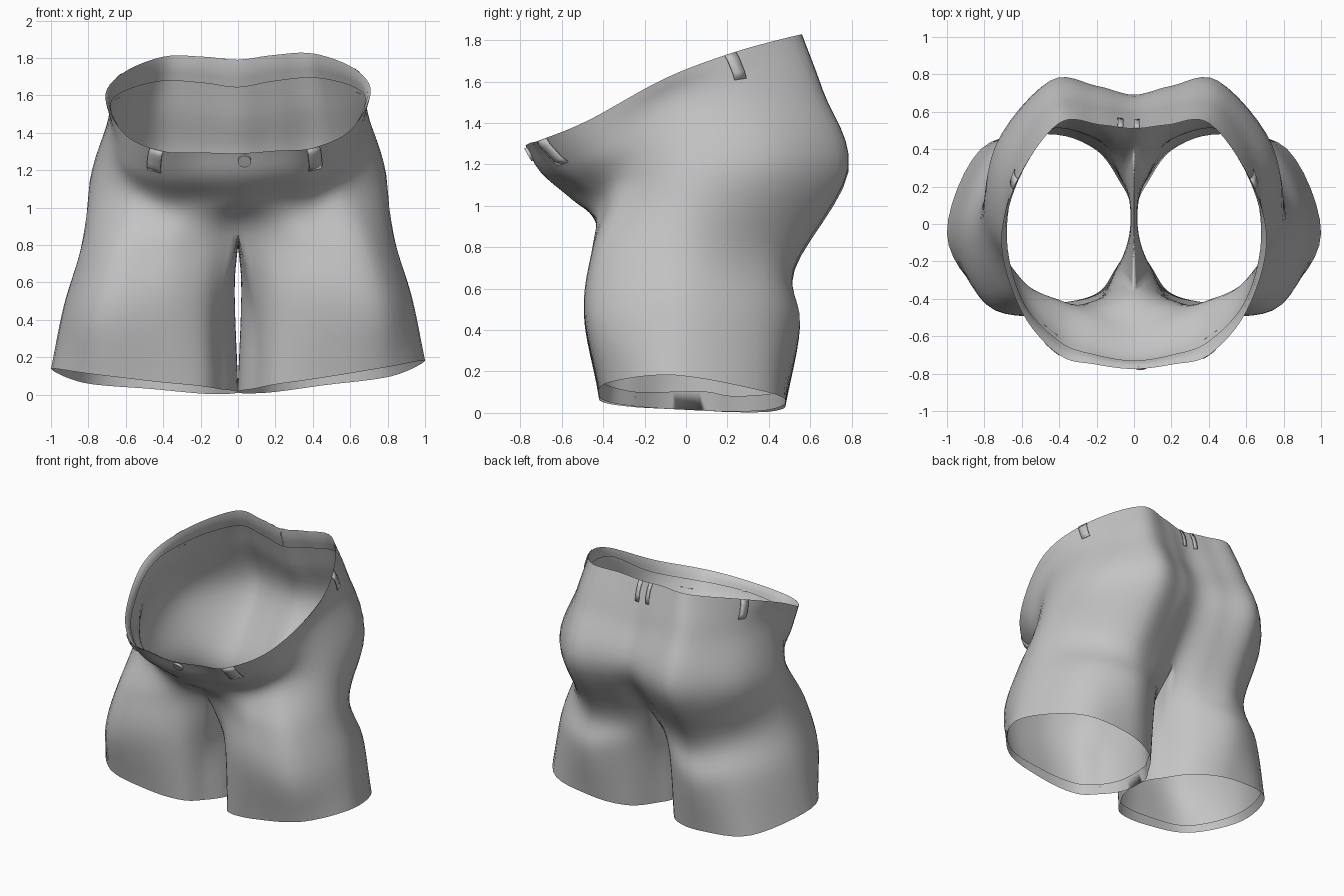
import bpy, bmesh
from mathutils import Vector

cube = bpy.data.objects.get("Cube")
if cube:
    bpy.data.objects.remove(cube, do_unlink=True)

N = 6  # subdivisions between neighbouring control points


def make_material(name, rgb):
    mat = bpy.data.materials.new(name)
    mat.use_nodes = True
    color = (*rgb, 1.0)
    mat.diffuse_color = color
    mat.node_tree.nodes["Principled BSDF"].inputs["Base Color"].default_value = color
    return mat


cloth = make_material("grey cloth", (0.55, 0.55, 0.55))


def spline(points, before=None, after=None):
    """Smooth curve through the points, with optional outer neighbours."""
    before = before if before is not None else 2 * points[0] - points[1]
    after = after if after is not None else 2 * points[-1] - points[-2]
    p = [before] + points + [after]
    out = []
    for i in range(1, len(p) - 2):
        a, b, c, d = p[i - 1:i + 3]
        for k in range(N):
            t = k / N
            out.append(b + 0.5 * t * (c - a + t * (2 * a - 5 * b + 4 * c - d
                                                   + t * (3 * (b - c) + d - a))))
    out.append(points[-1])
    return out


def mirrored(p):
    return Vector((-p.x, p.y, p.z))


def seam(*points):
    return [Vector(p) for p in points]


# Vertical seams of one half: rim, yoke, hip, crotch, thigh, hem
front_seams = [
    seam((0, -.775, 1.29), (0, -.7, 1.16), (0, -.55, 1.03),
         (0, -.36, .86), (.09, -.25, .45), (.09, -.25, .03)),
    seam((.21, -.75, 1.3), (.21, -.66, 1.16), (.21, -.49, 1.02),
         (.2, -.41, .82), (.2, -.41, .5), (.2, -.38, .05)),
    seam((.4, -.7, 1.31), (.41, -.57, 1.17), (.4, -.41, 1.02),
         (.42, -.45, .8), (.45, -.49, .5), (.45, -.42, .08)),
]
side_seams = [
    seam((.6, -.47, 1.4), (.61, -.37, 1.26), (.6, -.3, 1.08),
         (.71, -.39, .78), (.79, -.43, .45), (.8, -.37, .13)),
    seam((.71, -.1, 1.6), (.69, -.05, 1.47), (.78, 0, 1.15),
         (.84, 0, .8), (.93, -.03, .5), (1, -.05, .16)),
    seam((.62, .24, 1.73), (.65, .32, 1.52), (.74, .42, 1.17),
         (.66, .37, .75), (.76, .39, .47), (.82, .4, .08)),
]
back_seams = [
    seam((.4, .54, 1.815), (.44, .64, 1.55), (.45, .765, 1.17),
         (.44, .52, .7), (.46, .55, .42), (.46, .48, .04)),
    seam((.18, .53, 1.81), (.19, .63, 1.53), (.2, .735, 1.17),
         (.2, .48, .72), (.2, .45, .45), (.2, .4, .01)),
    seam((0, .51, 1.79), (0, .6, 1.5), (0, .685, 1.18),
         (0, .42, .79), (.06, .25, .45), (.06, .22, .005)),
]
# Inner leg seams: crotch, thigh, hem
inner_seams = [
    seam((0, .14, .8), (.02, .08, .55), (.003, .1, .01)),
    seam((0, -.12, .81), (.03, -.08, .5), (.01, -.1, .02)),
]

# Rings around the half, then smooth columns down through the rings
arc = front_seams + side_seams + back_seams
outer_rings, inner_rings = [], []
for r in range(6):
    pts = [s[r] for s in arc]
    if r < 4:
        outer_rings.append(spline(pts, mirrored(pts[1]), mirrored(pts[-2])))
    else:
        outer_rings.append(spline(pts, inner_seams[-1][r - 3], inner_seams[0][r - 3]))
    if r >= 3:
        inside = [pts[-1]] + [s[r - 3] for s in inner_seams] + [pts[0]]
        ends = (None, None) if r == 3 else (pts[-2], pts[1])
        inner_rings.append(spline(inside, *ends))

body = [spline(list(col)) for col in zip(*outer_rings)]
inseam = [spline(list(col)) for col in zip(*inner_rings)]
inseam[0] = body[-1][3 * N:]
inseam[-1] = body[0][3 * N:]
for col in body + inseam:
    for p in col:
        p.x = max(p.x, 0)


def offset(patch, amount):
    """Move a patch along its normals; amount(row) gives the distance."""
    cols, rows = len(patch), len(patch[0])
    out = []
    for c in range(cols):
        line = []
        for r in range(rows):
            down = patch[c][min(r + 1, rows - 1)] - patch[c][max(r - 1, 0)]
            along = patch[min(c + 1, cols - 1)][r] - patch[max(c - 1, 0)][r]
            p = patch[c][r] + down.cross(along).normalized() * amount(r)
            p.x = max(p.x, 0)
            line.append(p)
        out.append(line)
    return out


def build(name, patches, sides=(1, -1), inward=False, thickness=0):
    bm = bmesh.new()
    for side in sides:
        for patch in patches:
            # a slight sideways lean of the cloth
            grid = [[bm.verts.new((side * p.x, p.y, p.z + .022 * side * p.x))
                     for p in col] for col in patch]
            for a, b in zip(grid, grid[1:]):
                for r in range(len(a) - 1):
                    quad = [a[r], a[r + 1], b[r + 1], b[r]]
                    if (side < 0) != inward:
                        quad.reverse()
                    bm.faces.new(quad)
    bmesh.ops.remove_doubles(bm, verts=bm.verts, dist=0.0005)
    mesh = bpy.data.meshes.new(name)
    bm.to_mesh(mesh)
    bm.free()
    mesh.materials.append(cloth)
    mesh.shade_smooth()
    obj = bpy.data.objects.new(name, mesh)
    bpy.context.collection.objects.link(obj)
    if thickness:
        mod = obj.modifiers.new("thickness", 'SOLIDIFY')
        mod.thickness = thickness


# Main cloth shell
build("shorts_body", [body, inseam])

# Facings folded inside the waist and the leg hems
waist = [col[:4] for col in body]
build("waistband_facing", [offset(waist, lambda r: -.014 if r else 0)], inward=True)
hem = [col[-2:] for col in body + inseam[1:]]
build("hem_facing", [offset(hem, lambda r: 0 if r else -.012)], inward=True)


# Belt loops: raised strips lying on the waistband
def belt_loop(name, first, last, length, sides):
    strip = [col[:length] for col in body[first:last + 1]]
    raised = offset(strip, lambda r: .004 if r in (0, length - 1) else .014)
    build(name, [raised], sides, thickness=.005)


belt_loop("front_belt_loop_left", 2 * N - 1, 2 * N + 1, 6, (1,))
belt_loop("front_belt_loop_right", 2 * N, 2 * N + 2, 6, (-1,))
belt_loop("side_belt_loops", 5 * N - 1, 5 * N, 5, (1, -1))
belt_loop("back_belt_loop_left", 8 * N - 1, 8 * N, 4, (1,))
belt_loop("back_belt_loop_right", 8 * N - 3, 8 * N - 2, 4, (-1,))

# Waist button
facing = Vector((0, -.86, -.5))
bpy.ops.mesh.primitive_cylinder_add(
    vertices=20, radius=.035, depth=.02, location=(.035, -.755, 1.25),
    rotation=facing.to_track_quat('Z', 'Y').to_euler())
button = bpy.context.object
button.name = "waist_button"
button.data.materials.append(cloth)
bpy.ops.object.shade_smooth_by_angle()
